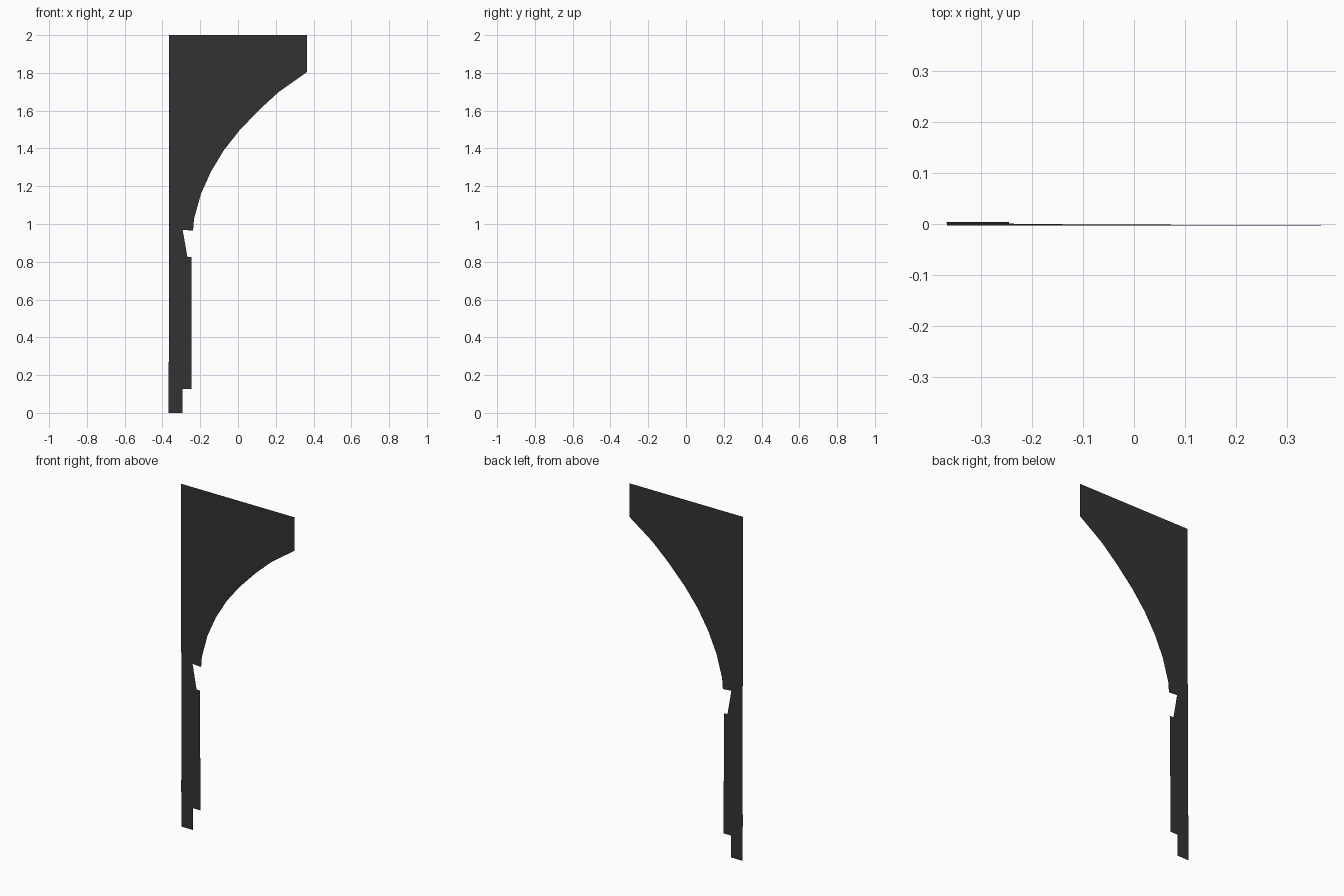
import bpy
import bmesh

if "Cube" in bpy.data.objects:
    bpy.data.objects.remove(bpy.data.objects["Cube"])

# Dark material
dark = bpy.data.materials.new("dark_sheet")
dark.diffuse_color = (0.033, 0.033, 0.033, 1)
dark.use_nodes = True
dark.node_tree.nodes["Principled BSDF"].inputs["Base Color"].default_value = dark.diffuse_color

# Straight edges of the bracket (x, z), clockwise from top left
top = [(-0.366, 2.0), (0.366, 2.0), (0.366, 1.805)]

# Concave underside sweeping down to the post
arch = [(0.217, 1.70), (0.116, 1.608), (0.01, 1.498), (-0.074, 1.392),
        (-0.143, 1.278), (-0.196, 1.16), (-0.233, 1.027), (-0.238, 0.965)]

# Notch, post and narrow foot
post = [(-0.293, 0.969), (-0.268, 0.826), (-0.245, 0.826), (-0.245, 0.127),
        (-0.294, 0.127), (-0.294, 0.0), (-0.368, 0.0), (-0.368, 0.27),
        (-0.366, 0.27)]


def lean(z):
    """The sheet leans very slightly forward towards the top."""
    return 0.004 - 0.0035 * z


# One open sheet cut to the outline
bm = bmesh.new()
verts = [bm.verts.new((x, lean(z), z)) for x, z in top + arch + post]
face = bm.faces.new(verts)
face.normal_update()
if face.normal.y > 0:
    face.normal_flip()
bmesh.ops.triangulate(bm, faces=[face])

mesh = bpy.data.meshes.new("arched_bracket_panel")
bm.to_mesh(mesh)
bm.free()
mesh.materials.append(dark)
panel = bpy.data.objects.new("arched_bracket_panel", mesh)
bpy.context.collection.objects.link(panel)
